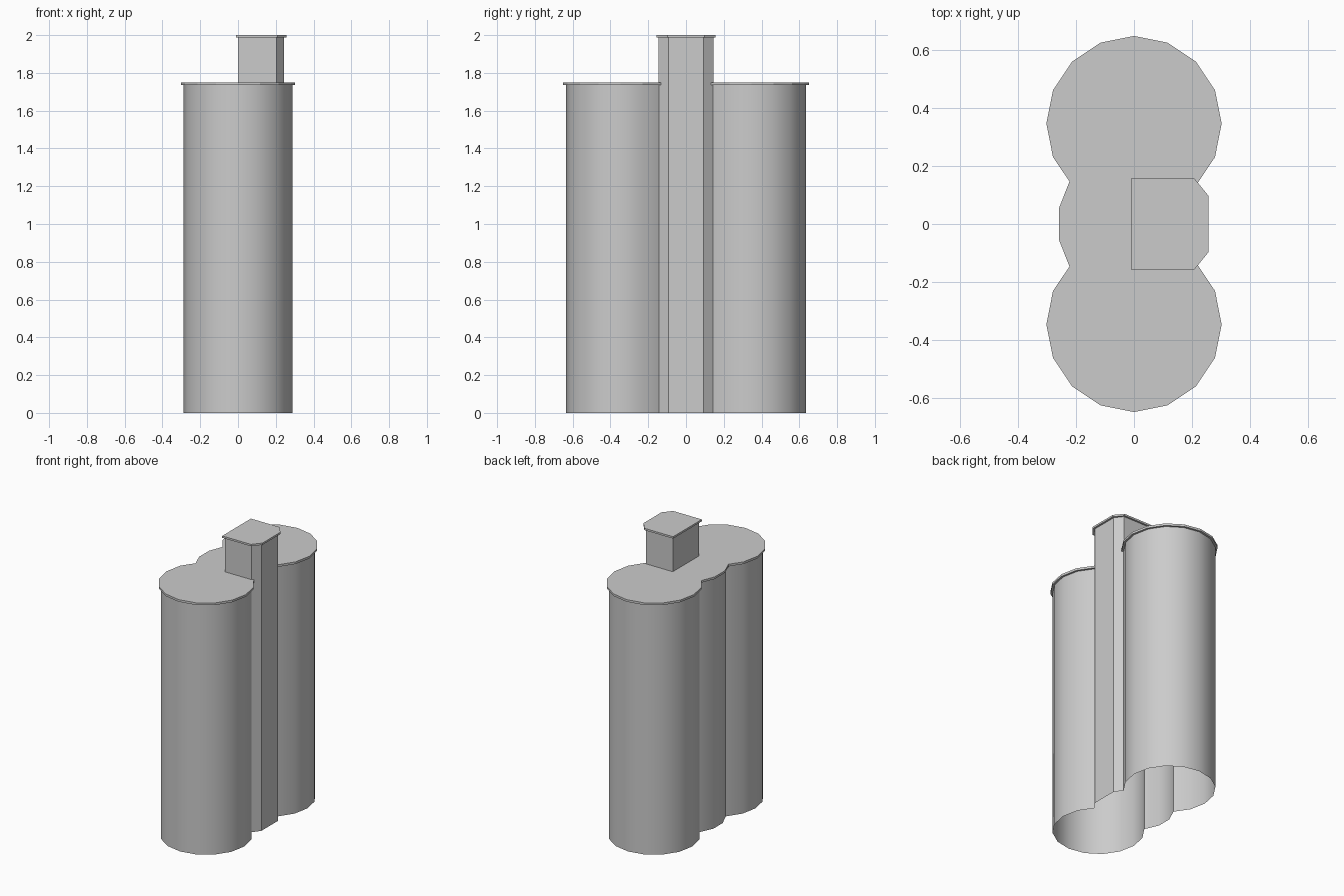
import bpy, bmesh
from math import radians, sin, cos

if "Cube" in bpy.data.objects:
    bpy.data.objects.remove(bpy.data.objects["Cube"])

CY = 0.347                     # drum centre offset in y
WALL_R, CAP_R = 0.289, 0.303
ROOF_Z, ROOF_T = 1.75, 0.015
TOP_Z, TOP_T = 2.0, 0.013


def finish(name, bm, smooth):
    me = bpy.data.meshes.new(name)
    bm.to_mesh(me)
    bm.free()
    ob = bpy.data.objects.new(name, me)
    bpy.context.collection.objects.link(ob)
    if smooth:
        bpy.ops.object.select_all(action='DESELECT')
        ob.select_set(True)
        bpy.context.view_layer.objects.active = ob
        bpy.ops.object.shade_smooth_by_angle(angle=radians(30))
    return ob


def add_strip(bm, pts, z0, z1):
    """Open vertical wall along a counter-clockwise path."""
    lo = [bm.verts.new((x, y, z0)) for x, y in pts]
    hi = [bm.verts.new((x, y, z1)) for x, y in pts]
    for i in range(len(pts) - 1):
        bm.faces.new((lo[i], lo[i + 1], hi[i + 1], hi[i]))
    return lo, hi


def slab(name, pts, z0, z1):
    bm = bmesh.new()
    lo, hi = add_strip(bm, pts, z0, z1)
    bm.faces.new((lo[-1], lo[0], hi[0], hi[-1]))
    bm.faces.new(hi)
    bm.faces.new(lo[::-1])
    return finish(name, bm, False)


def arc(r):
    """Three quarters of a 16-sided drum, from the +x waist to the -x waist."""
    return [(r * cos(radians(a * 22.5)), CY + r * sin(radians(a * 22.5)))
            for a in range(-2, 11)]


def mirrored(half):
    return half + [(x, -y) for x, y in reversed(half)]


# Drum walls with the narrow link on the -x side, open underneath
bm = bmesh.new()
add_strip(bm, mirrored(arc(WALL_R) + [(-0.246, 0.05)]), 0, ROOF_Z - ROOF_T)
finish("drum_walls", bm, True)

# Overhanging roof following the drums
slab("roof", mirrored(arc(CAP_R)[:-1] + [(-0.223, 0.147), (-0.259, 0.056)]),
     ROOF_Z - ROOF_T, ROOF_Z)

# Shaft: outer faces reach the ground, inner faces start at the roof
bm = bmesh.new()
outer = [(0.204, -0.145), (0.244, -0.092), (0.244, 0.092), (0.204, 0.145)]
inner = [(0.204, 0.145), (0, 0.145), (0, -0.145), (0.204, -0.145)]
add_strip(bm, outer, 0, TOP_Z - TOP_T)
add_strip(bm, inner, ROOF_Z - ROOF_T, TOP_Z - TOP_T)
finish("shaft_walls", bm, False)

# Shaft cap
slab("shaft_cap", [(-0.011, -0.157), (0.209, -0.157), (0.257, -0.098),
                   (0.257, 0.098), (0.209, 0.157), (-0.011, 0.157)],
     TOP_Z - TOP_T, TOP_Z)
